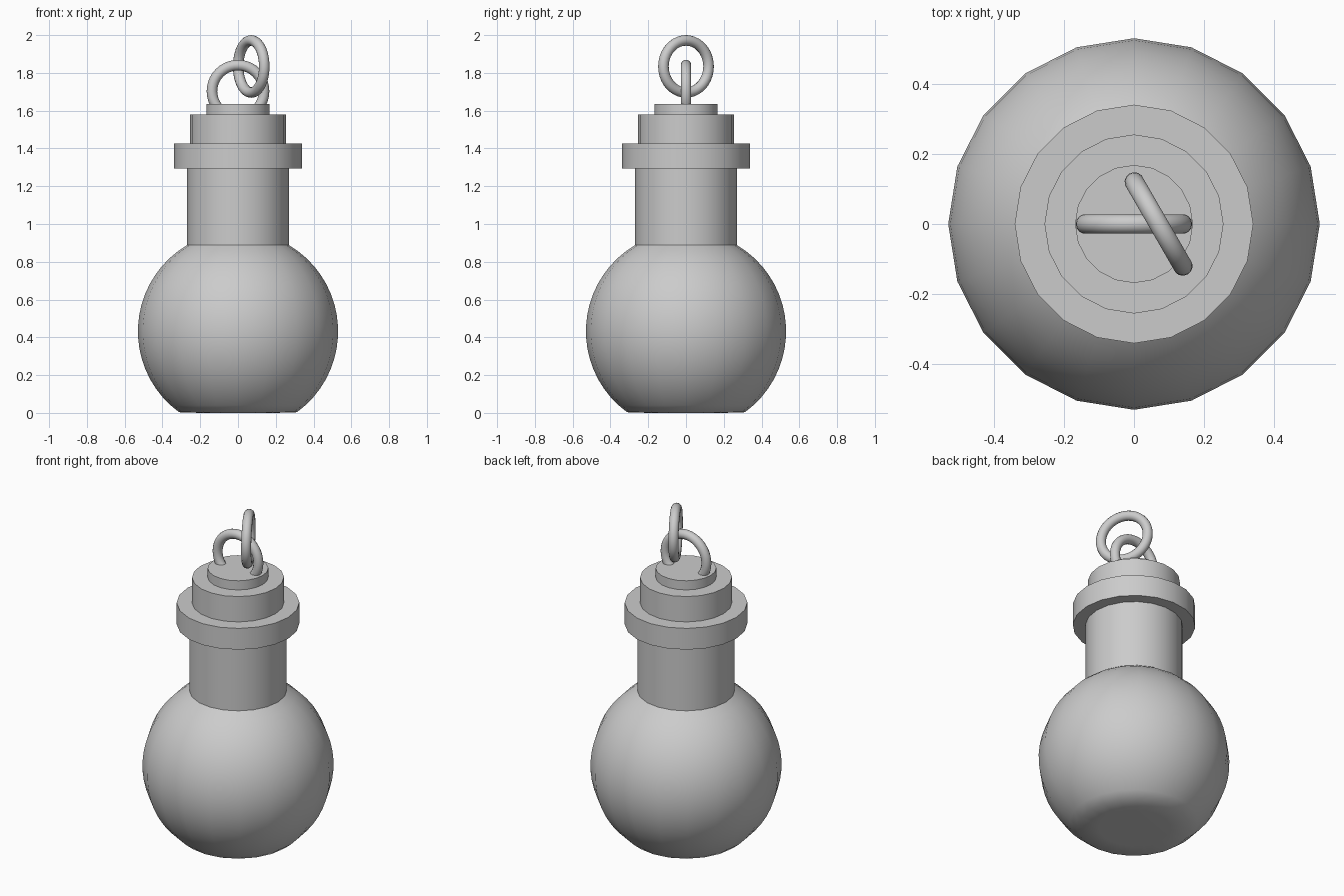
import bpy, bmesh
from math import sin, cos, pi, radians, acos

if "Cube" in bpy.data.objects:
    bpy.data.objects.remove(bpy.data.objects["Cube"])

SIDES = 20


def lathe(name, profile, angle):
    """Revolve (radius, z) points around z, closing both ends with a face."""
    bm = bmesh.new()
    rings = [[bm.verts.new((r * cos(2 * pi * i / SIDES), r * sin(2 * pi * i / SIDES), z))
              for i in range(SIDES)] for r, z in profile]
    for a, b in zip(rings, rings[1:]):
        for i in range(SIDES):
            j = (i + 1) % SIDES
            bm.faces.new((a[i], a[j], b[j], b[i]))
    bm.faces.new(rings[0][::-1])
    bm.faces.new(rings[-1])
    mesh = bpy.data.meshes.new(name)
    bm.to_mesh(mesh)
    bm.free()
    ob = bpy.data.objects.new(name, mesh)
    bpy.context.collection.objects.link(ob)
    smooth(ob, angle)
    return ob


def smooth(ob, angle):
    bpy.ops.object.select_all(action='DESELECT')
    ob.select_set(True)
    bpy.context.view_layer.objects.active = ob
    bpy.ops.object.shade_smooth_by_angle(angle=radians(angle))


def ring(name, location, turn):
    """Upright ring, turned about z."""
    bpy.ops.mesh.primitive_torus_add(major_radius=0.138, minor_radius=0.028,
                                     major_segments=40, minor_segments=14,
                                     location=location,
                                     rotation=(pi / 2, 0, radians(turn)))
    ob = bpy.context.object
    ob.name = name
    smooth(ob, 60)


# Round flask with flattened base and straight neck
R, CZ, STEPS = 0.53, 0.432, 18
start, end = -acos(0.312 / R), acos(0.27 / R)
bulb = [(R * cos(start + (end - start) * k / STEPS),
         CZ + R * sin(start + (end - start) * k / STEPS)) for k in range(STEPS + 1)]
lathe("flask", [(0.2, 0.0)] + bulb + [(0.27, 1.30)], 45)

# Lip, stopper and stopper top
lathe("lip", [(0.34, 1.295), (0.34, 1.425)], 30)
lathe("stopper", [(0.255, 1.425), (0.255, 1.58)], 30)
lathe("stopper_top", [(0.168, 1.58), (0.168, 1.636)], 30)

# Two linked hanging rings
ring("lower_ring", (0, 0, 1.703), 0)
ring("upper_ring", (0.07, 0, 1.834), -60)
